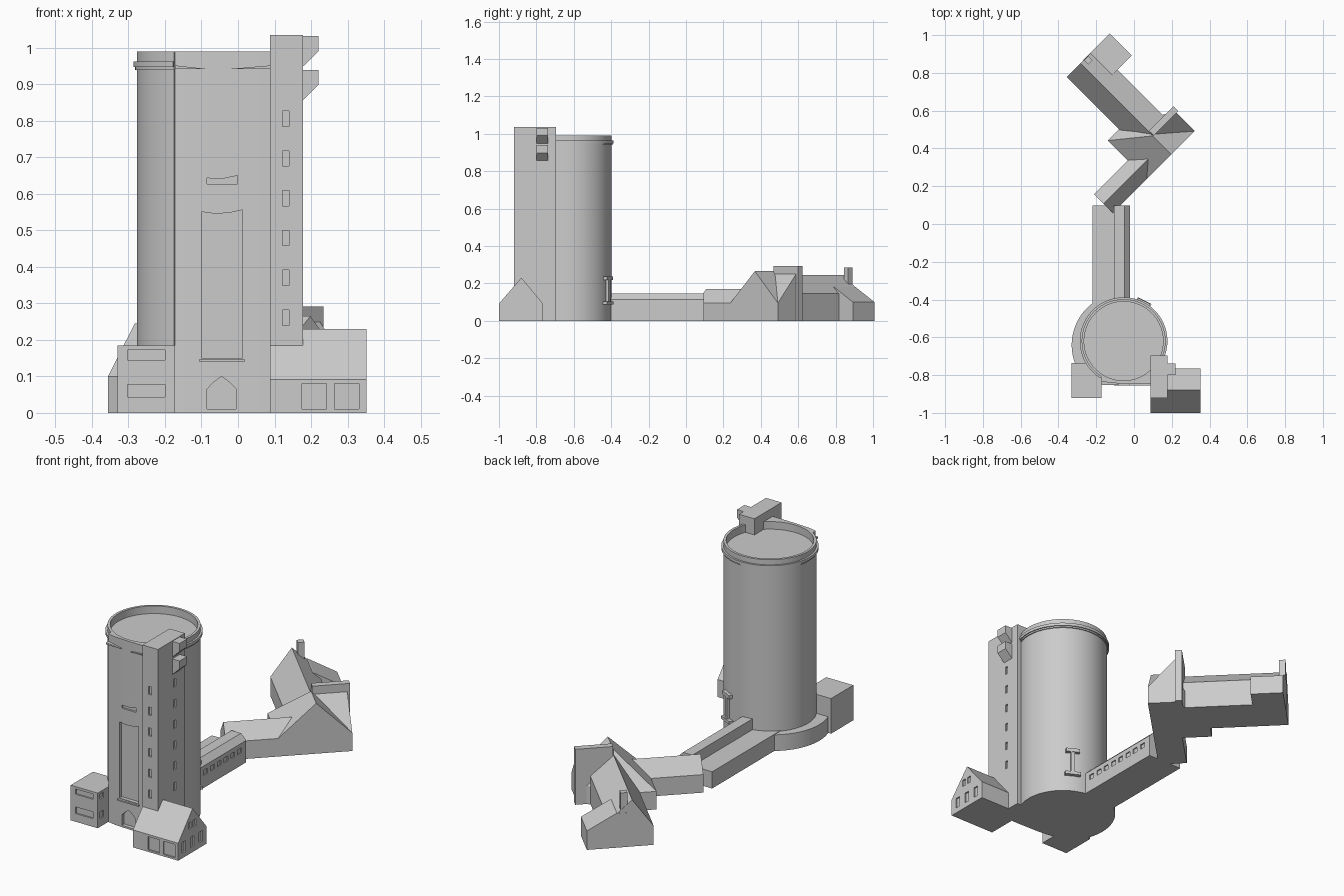
import bpy, bmesh, math
from mathutils import Matrix

if "Cube" in bpy.data.objects:
    bpy.data.objects.remove(bpy.data.objects["Cube"])

grey = bpy.data.materials.new("stone grey")
grey.diffuse_color = (0.6, 0.6, 0.6, 1)
grey.use_nodes = True
grey.node_tree.nodes["Principled BSDF"].inputs["Base Color"].default_value = grey.diffuse_color
TURN = Matrix.Rotation(math.radians(45), 4, 'Z')
PLACE = {'x': lambda a, b, t: (t, a, b), 'y': lambda a, b, t: (a, t, b), 'z': lambda a, b, t: (a, b, t)}


def finish(name, bm, matrix=None):
    bmesh.ops.recalc_face_normals(bm, faces=bm.faces)
    if matrix:
        bm.transform(matrix)
    mesh = bpy.data.meshes.new(name)
    bm.to_mesh(mesh)
    bm.free()
    mesh.materials.append(grey)
    ob = bpy.data.objects.new(name, mesh)
    bpy.context.collection.objects.link(ob)
    return ob


def prism(name, profile, axis, lo, hi, matrix=None):
    """Extrude a 2D profile along an axis."""
    bm = bmesh.new()
    ends = [[bm.verts.new(PLACE[axis](a, b, t)) for a, b in profile] for t in (lo, hi)]
    n = len(profile)
    for ring in ends:
        bm.faces.new(ring)
    for i in range(n):
        j = (i + 1) % n
        bm.faces.new((ends[0][i], ends[0][j], ends[1][j], ends[1][i]))
    return finish(name, bm, matrix)


def box(name, x, y, z, matrix=None):
    return prism(name, [(x[0], y[0]), (x[1], y[0]), (x[1], y[1]), (x[0], y[1])], 'z', z[0], z[1], matrix)


def carve(ob, cutters):
    """Cut recesses, then discard the cutters."""
    for c in cutters:
        m = ob.modifiers.new("cut", 'BOOLEAN')
        m.operation, m.solver, m.object = 'DIFFERENCE', 'EXACT', c
    bpy.context.view_layer.update()
    ev = ob.evaluated_get(bpy.context.evaluated_depsgraph_get())
    mesh = bpy.data.meshes.new_from_object(ev)
    ob.modifiers.clear()
    ob.data = mesh
    for c in cutters:
        bpy.data.objects.remove(c)


def smooth(ob):
    bpy.ops.object.select_all(action='DESELECT')
    bpy.context.view_layer.objects.active = ob
    ob.select_set(True)
    bpy.ops.object.shade_smooth_by_angle(angle=math.radians(30))


def arc(cx, cy, r, a0, a1, n):
    return [(cx + r * math.cos(math.radians(a0 + (a1 - a0) * i / n)),
             cy + r * math.sin(math.radians(a0 + (a1 - a0) * i / n))) for i in range(n + 1)]


def cut(x, y, z):
    return box("cutter", x, y, z)


CX, CY = -0.055, -0.62
# round tower with a shallow front facade
facade = [(-0.173, -0.832), (-0.13, -0.84), (-0.08, -0.844), (-0.02, -0.846), (0.04, -0.847), (0.09, -0.847)]
tower = prism("round_tower", facade + arc(CX, CY, 0.222, -49, 237, 72), 'z', 0, 0.99)
roof_well = prism("cutter", arc(CX, CY, 0.209, 0, 355, 71), 'z', 0.95, 1.1)
panel = prism("cutter", [(-0.1, 0.15), (0.012, 0.15), (0.012, 0.556), (-0.02, 0.549), (-0.06, 0.545), (-0.1, 0.551)],
              'y', -0.9, -0.825)
slot = prism("cutter", [(-0.085, 0.627), (-0.002, 0.627), (-0.002, 0.65), (-0.04, 0.642), (-0.085, 0.643)],
             'y', -0.9, -0.835)
door = prism("cutter", [(-0.085, 0.01), (-0.005, 0.01), (-0.005, 0.065), (-0.022, 0.083), (-0.045, 0.1),
                        (-0.068, 0.083), (-0.085, 0.065)], 'y', -0.9, -0.825)
carve(tower, [roof_well, panel, slot, door])
smooth(tower)

# cornice ring, open at the facade
ring = prism("cornice_ring", arc(CX, CY, 0.232, -49, 238, 72) + arc(CX, CY, 0.215, 238, -49, 72), 'z', 0.948, 0.963)
smooth(ring)
ring2 = prism("lower_cornice", arc(CX, CY, 0.227, -49, 238, 72) + arc(CX, CY, 0.215, 238, -49, 72), 'z', 0.94, 0.948)
smooth(ring2)
prism("facade_cornice_left", [(-0.173, 0.942), (-0.083, 0.942), (-0.173, 0.952)], 'y', -0.852, -0.82)
prism("facade_cornice_right", [(-0.027, 0.942), (0.09, 0.942), (0.09, 0.952)], 'y', -0.856, -0.82)
box("panel_sill", (-0.105, 0.018), (-0.856, -0.83), (0.14, 0.147))

# low curved plinth at the left
plinth = prism("curved_plinth", arc(CX, -0.64, 0.275, 117, 243, 32), 'z', 0, 0.085)
smooth(plinth)

# stair tower with window rows
stair = box("stair_tower", (0.088, 0.178), (-0.92, -0.695), (0, 1.035))
cuts = []
for i in range(6):
    z = (0.24 + 0.109 * i, 0.282 + 0.109 * i)
    cuts += [cut((0.122, 0.14), (-0.95, -0.912), z), cut((0.17, 0.2), (-0.79, -0.772), z)]
carve(stair, cuts)
for name, top in (("upper_bay", 1.032), ("lower_bay", 0.94)):
    prism(name, [(0.17, top), (0.22, top), (0.22, top - 0.042), (0.178, top - 0.083), (0.17, top - 0.083)],
          'y', -0.8, -0.738)

# gabled house at the front right
house = prism("gabled_house", [(-1, 0), (-0.765, 0), (-0.765, 0.092), (-0.88, 0.23), (-1, 0.092)], 'x', 0.088, 0.352)
cuts = [cut((a, b), (-1.1, -0.992), (0.01, 0.08)) for a, b in ((0.175, 0.243), (0.265, 0.332))]
cuts += [cut((0.344, 0.4), (y, y + 0.028), (0.028, 0.083)) for y in (-0.968, -0.898, -0.828)]
cuts += [cut((0.344, 0.4), (y, y + 0.022), (0.13, 0.165)) for y in (-0.915, -0.875)]
carve(house, cuts)

# flat-roofed box at the front left
annex = box("flat_annex", (-0.33, -0.173), (-0.92, -0.735), (0, 0.185))
cuts = []
for z in ((0.043, 0.078), (0.145, 0.172)):
    cuts += [cut((-0.303, -0.2), (-1, -0.912), z), cut((-0.181, -0.1), (-0.9, -0.87), z)]
carve(annex, cuts)

# post and platforms behind the tower
SPOT = Matrix.Translation((0.05, -0.418, 0)) @ Matrix.Rotation(math.radians(-27), 4, 'Z')
box("post_top", (-0.035, 0.035), (-0.015, 0.012), (0.217, 0.236), SPOT)
box("post", (-0.01, 0.01), (-0.01, 0.01), (0.09, 0.22), SPOT)
box("post_base", (-0.04, 0.04), (-0.015, 0.014), (0.086, 0.102), SPOT)

# long corridor with a raised side
corridor = prism("corridor", [(-0.22, 0), (-0.02, 0), (-0.02, 0.115), (-0.05, 0.145), (-0.105, 0.145),
                              (-0.105, 0.088), (-0.22, 0.088)], 'y', -0.5, 0.097)
carve(corridor, [cut((-0.026, 0.1), (-0.37 + 0.0565 * i, -0.338 + 0.0565 * i), (0.066, 0.092)) for i in range(8)])

# gabled connector (rear buildings are laid out straight, then turned 45 degrees)
prism("connector", [(0.12, 0), (0.262, 0), (0.262, 0.095), (0.19, 0.17), (0.12, 0.095)], 'x', -0.038, 0.3, TURN)
# cross-gabled hall with a hipped corner
bm = bmesh.new()
for u, v in ((0.215, 0.12), (0.215, 0.41), (0.31, 0.41), (0.4, 0.27), (0.575, 0.12), (0.575, 0.27)):
    bm.verts.new((u, v, 0))
    bm.verts.new((u, v, 0.095))
for v in (0.12, 0.26):
    bm.verts.new((0.4, v, 0.265))
bmesh.ops.convex_hull(bm, input=bm.verts)
bmesh.ops.dissolve_limit(bm, angle_limit=0.01, verts=bm.verts, edges=bm.edges)
finish("hall", bm, TURN)
prism("hall_side_gable", [(0.12, 0), (0.28, 0), (0.28, 0.275), (0.12, 0.095)], 'x', 0.4, 0.575, TURN)
box("hall_end_wall", (0.405, 0.588), (0.257, 0.292), (0, 0.292), TURN)

# long barn, lean-to and chimney
prism("barn", [(0.298, 0), (0.515, 0), (0.515, 0.145), (0.402, 0.245), (0.298, 0.1)], 'y', 0.28, 0.802, TURN)
prism("lean_to", [(0.42, 0), (0.622, 0), (0.622, 0.1), (0.48, 0.18), (0.42, 0.18)], 'y', 0.64, 0.803, TURN)
box("chimney", (0.425, 0.458), (0.768, 0.8), (0.1, 0.285), TURN)
